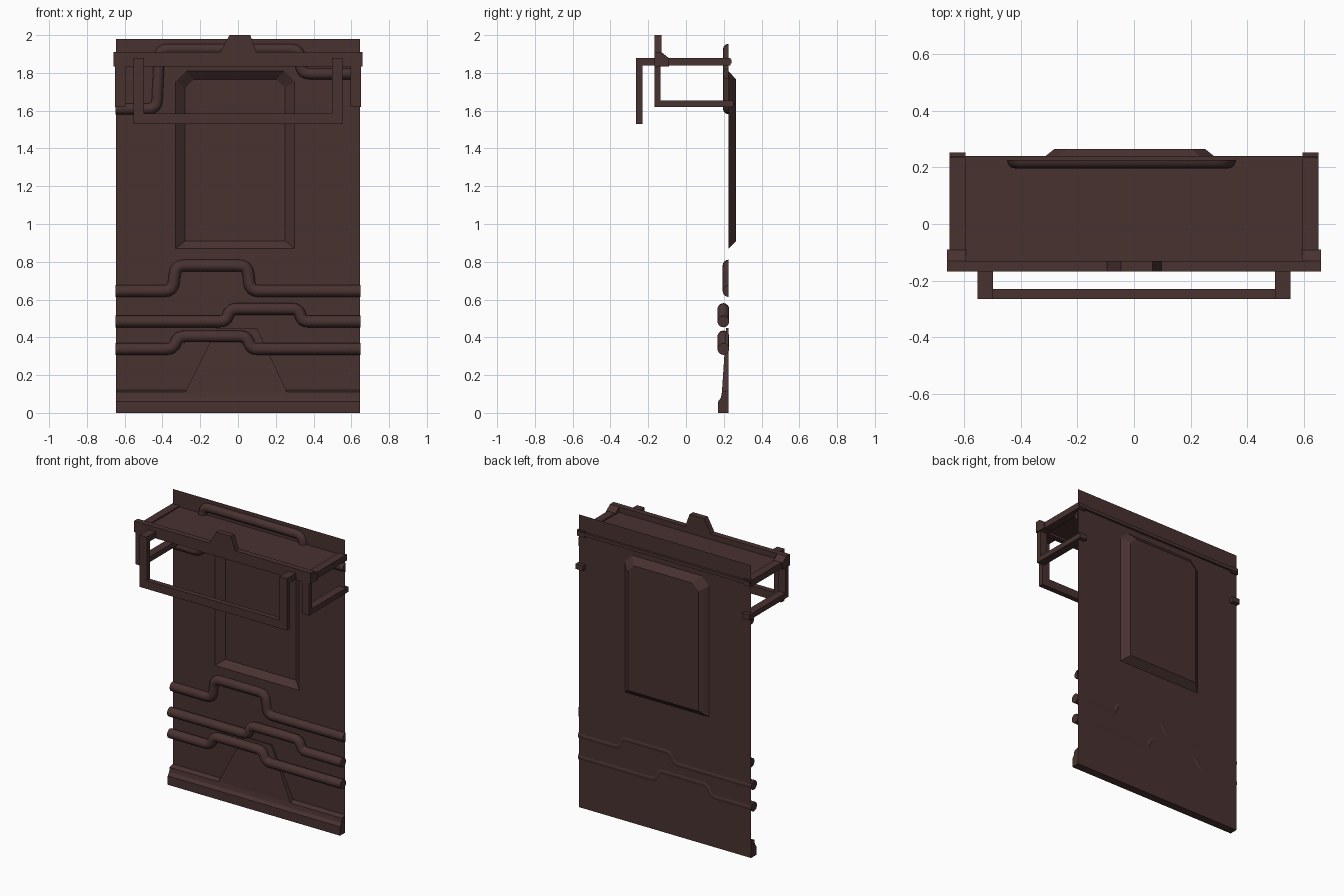
import bpy, bmesh, math
from mathutils import Vector

if "Cube" in bpy.data.objects:
    bpy.data.objects.remove(bpy.data.objects["Cube"])

WALL = 0.225
mat = bpy.data.materials.new("dark_brown")
mat.diffuse_color = (0.065, 0.032, 0.03, 1)
mat.use_nodes = True
mat.node_tree.nodes["Principled BSDF"].inputs["Base Color"].default_value = mat.diffuse_color


def finish(name, bm, smooth=False, normals=True):
    if normals:
        bmesh.ops.recalc_face_normals(bm, faces=bm.faces)
    me = bpy.data.meshes.new(name)
    bm.to_mesh(me)
    bm.free()
    me.materials.append(mat)
    ob = bpy.data.objects.new(name, me)
    bpy.context.collection.objects.link(ob)
    if smooth:
        bpy.ops.object.select_all(action='DESELECT')
        ob.select_set(True)
        bpy.context.view_layer.objects.active = ob
        bpy.ops.object.shade_smooth_by_angle(angle=math.radians(40))
    return ob


def box(name, x0, x1, y0, y1, z0, z1):
    bm = bmesh.new()
    bmesh.ops.create_cube(bm, size=1)
    for v in bm.verts:
        v.co = ((x0 + x1) / 2 + v.co.x * (x1 - x0),
                (y0 + y1) / 2 + v.co.y * (y1 - y0),
                (z0 + z1) / 2 + v.co.z * (z1 - z0))
    return finish(name, bm)


def prism(name, pts, axis, a, b):
    """Extrude a closed outline along x (points are y,z) or y (points are x,z)."""
    bm = bmesh.new()
    put = (lambda p, d: (d, p[0], p[1])) if axis == 'x' else (lambda p, d: (p[0], d, p[1]))
    A, B = ([bm.verts.new(put(p, d)) for p in pts] for d in (a, b))
    n = len(pts)
    bm.faces.new(A)
    bm.faces.new(B[::-1])
    for i in range(n):
        bm.faces.new((A[i], A[(i + 1) % n], B[(i + 1) % n], B[i]))
    return finish(name, bm)


def rounded(pts, r, steps=4):
    """Replace the inner corners of a path with short arcs."""
    P = [Vector(p) for p in pts]
    out = [P[0]]
    for a, b, c in zip(P, P[1:], P[2:]):
        d0, d1 = a - b, c - b
        k = min(r, d0.length * .45, d1.length * .45)
        s, e = b + d0.normalized() * k, b + d1.normalized() * k
        for i in range(steps + 1):
            t = i / steps
            out.append(s * (1 - t) ** 2 + b * 2 * t * (1 - t) + e * t * t)
    return out + [P[-1]]


def pipe(name, pts, yc, r, half):
    """Sweep a round or half-round section along a path on the wall."""
    path = rounded(pts, 0.045)
    seg = 8 if half else 14
    bm = bmesh.new()
    rings = []
    for i, p in enumerate(path):
        d0 = (p - path[max(i - 1, 0)]).normalized()
        d1 = (path[min(i + 1, len(path) - 1)] - p).normalized()
        d = (d0 + d1).normalized()
        n = Vector((-d.y, d.x)) / max(0.5, d.dot(d1 if d1.length else d0))
        ring = []
        for j in range(seg + 1 if half else seg):
            t = (math.pi if half else 2 * math.pi) * j / seg
            q = p + n * r * math.cos(t)
            ring.append(bm.verts.new((q.x, yc - r * math.sin(t), q.y)))
        rings.append(ring)
    m = len(rings[0])
    for a, b in zip(rings, rings[1:]):
        for j in range(m - 1 if half else m):
            bm.faces.new((a[j], a[(j + 1) % m], b[(j + 1) % m], b[j]))
    bm.faces.new(rings[0])
    bm.faces.new(rings[-1])
    finish(name, bm, True)


# wall sheet with a window-shaped recess pushed backwards
bm = bmesh.new()
def loop(pts, y):
    vs = [bm.verts.new((x, y, z)) for x, z in pts]
    return vs, [bm.edges.new((vs[i], vs[(i + 1) % len(vs)])) for i in range(len(vs))]
def window(x0, x1, z0, z1, c):
    return [(x0, z0), (x1, z0), (x1, z1 - c), (x1 - c, z1), (x0 + c, z1), (x0, z1 - c)]
_, e0 = loop([(-.645, 0), (.645, 0), (.645, 1.98), (-.645, 1.98)], WALL)
v1, e1 = loop(window(-.33, .30, .87, 1.81, .055), WALL)
v2, _ = loop(window(-.28, .25, .91, 1.765, .045), .265)
bmesh.ops.triangle_fill(bm, edges=e0 + e1, use_beauty=True)
for i in range(6):
    bm.faces.new((v1[i], v1[(i + 1) % 6], v2[(i + 1) % 6], v2[i]))
bm.faces.new(v2)
bm.normal_update()
if sum(f.normal.y * f.calc_area() for f in bm.faces) > 0:
    bmesh.ops.reverse_faces(bm, faces=bm.faces)
bmesh.ops.dissolve_limit(bm, angle_limit=.01, verts=bm.verts, edges=bm.edges)
finish("wall_panel", bm)
box("recess_ledge", -.27, .24, .258, .265, 1.61, 1.63)

# base plinth and the wedge rising from it
prism("base_plinth", [(WALL, 0), (.17, 0), (.17, .06), (.185, .08), (.19, .11), (WALL, .12)],
      'x', -.645, .645)
bm = bmesh.new()
front = [bm.verts.new(p) for p in ((-.28, .19, .11), (.26, .19, .11), (.1, .213, .45), (-.11, .213, .45))]
back = [bm.verts.new((v.co.x, WALL, v.co.z)) for v in front]
bm.faces.new(front)
for i in range(4):
    bm.faces.new((front[i], front[(i + 1) % 4], back[(i + 1) % 4], back[i]))
finish("base_wedge", bm)

# pipes along the wall
pipe("upper_wall_pipe", [(-.648, .645), (-.345, .645), (-.33, .78), (.05, .78), (.065, .645), (.648, .645)],
     WALL, .031, True)
pipe("middle_wall_pipe", [(-.648, .484), (-.065, .484), (-.04, .55), (.32, .55), (.34, .484), (.648, .484)],
     .198, .031, False)
pipe("lower_wall_pipe", [(-.648, .338), (-.345, .338), (-.315, .405), (.045, .405), (.07, .338), (.648, .338)],
     .198, .031, False)
pipe("top_pipe", [(-.648, 1.61), (-.43, 1.61), (-.415, 1.925), (.325, 1.925), (.335, 1.795), (.648, 1.795)],
     WALL, .029, True)

# canopy shelf and front beam with crest
box("canopy_shelf", -.645, .645, -.15, .24, 1.85, 1.872)
box("canopy_front_beam", -.655, .655, -.168, -.13, 1.835, 1.91)
prism("canopy_crest", [(-.10, 1.90), (.10, 1.90), (.065, 2.0), (-.045, 2.0)], 'y', -.168, -.13)

# side frames and the arms of the hanging frame
for s, side in ((-1, "left"), (1, "right")):
    a, b = sorted((s * .595, s * .65))
    box(side + "_frame_post", a, b, -.168, -.135, 1.62, 1.88)
    box(side + "_lower_rail", a, b, -.168, .252, 1.62, 1.655)
    box(side + "_upper_rail", a, b, -.15, .235, 1.838, 1.88)
    prism(side + "_corner_gusset", [(-.168, 1.835), (-.09, 1.835), (-.09, 1.878), (-.13, 1.91), (-.168, 1.91)],
          'x', s * .592, s * .66)
    a, b = sorted((s * .497, s * .552))
    box(side + "_hanging_arm", a, b, -.265, -.15, 1.84, 1.88)
    box(side + "_hanging_post", a, b, -.265, -.23, 1.53, 1.88)
box("hanging_bottom_bar", -.552, .552, -.265, -.23, 1.53, 1.585)
